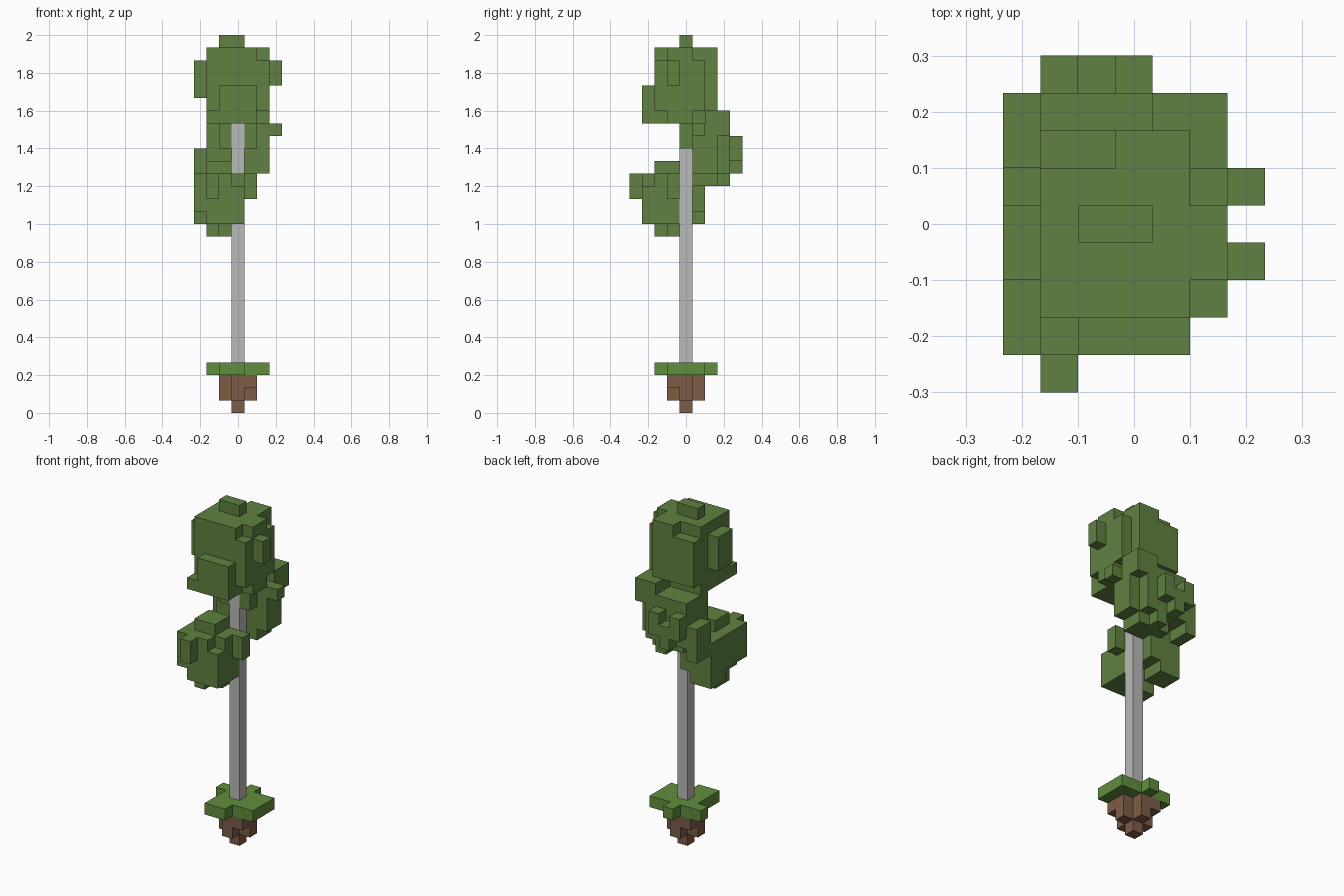
import bpy
import bmesh
from mathutils import Vector

cube = bpy.data.objects.get("Cube")
if cube:
    bpy.data.objects.remove(cube, do_unlink=True)

CELL = 2 / 30


def material(name, rgb):
    mat = bpy.data.materials.new(name)
    mat.use_nodes = True
    mat.diffuse_color = (*rgb, 1)
    shader = mat.node_tree.nodes["Principled BSDF"]
    shader.inputs["Base Color"].default_value = (*rgb, 1)
    shader.inputs["Roughness"].default_value = 0.9
    return mat


def box(x0, x1, y0, y1, z0, z1):
    """Set of grid cells in an inclusive range."""
    return {(x, y, z) for x in range(x0, x1 + 1)
            for y in range(y0, y1 + 1) for z in range(z0, z1 + 1)}


def build(name, cells, mat):
    """Outer skin of a set of cells, with flat regions merged."""
    bm = bmesh.new()
    for cell in cells:
        centre = Vector(cell) + Vector((0, 0, 0.5))
        for axis in range(3):
            for sign in (-1, 1):
                n = Vector((0, 0, 0))
                n[axis] = sign
                if tuple(int(c + d) for c, d in zip(cell, n)) in cells:
                    continue
                u = Vector((0, 0, 0))
                u[(axis + 1) % 3] = 0.5
                v = n.cross(u)
                mid = centre + n / 2
                corners = (mid - u - v, mid + u - v, mid + u + v, mid - u + v)
                bm.faces.new([bm.verts.new(c * CELL) for c in corners])
    bmesh.ops.remove_doubles(bm, verts=bm.verts[:], dist=CELL / 100)
    bmesh.ops.dissolve_limit(bm, angle_limit=0.01, verts=bm.verts[:], edges=bm.edges[:])
    mesh = bpy.data.meshes.new(name)
    bm.to_mesh(mesh)
    bm.free()
    mesh.materials.append(mat)
    obj = bpy.data.objects.new(name, mesh)
    bpy.context.collection.objects.link(obj)


leaf = material("leaf green", (0.115, 0.218, 0.052))
grass = material("grass green", (0.12, 0.27, 0.047))
soil = material("soil brown", (0.205, 0.107, 0.061))
bark = material("pale grey bark", (0.49, 0.49, 0.475))

# Soil clod, narrowing to a point
clod = box(0, 0, 0, 0, 0, 2)
clod |= box(-1, 1, 0, 0, 1, 1) | box(0, 0, -1, 1, 1, 1)
clod |= box(-1, 1, -1, 1, 2, 2) - {(-1, -1, 2), (1, 1, 2)}
build("soil_clod", clod, soil)

# Grass pad with ragged rim
pad = box(-1, 1, -1, 1, 3, 3) | box(2, 2, -1, 1, 3, 3)
pad |= box(-1, 0, -2, -2, 3, 3) | {(-2, 1, 3), (0, 2, 3)}
build("grass_pad", pad, grass)

# Trunk
build("trunk", box(0, 0, 0, 0, 4, 23), bark)

# Lower front foliage
low = box(-3, -1, -3, 1, 16, 18) | box(0, 0, -3, -1, 15, 17)
low |= box(0, 0, -2, -1, 18, 18)
low |= box(-2, -1, -3, -1, 15, 15) | box(-3, -2, 0, 1, 15, 15)
low |= box(-2, -1, -2, -1, 19, 19)                 # crown
low |= box(-2, -2, -4, -4, 17, 18)                 # front bump
low |= box(1, 1, -1, -1, 17, 18)                   # side bump
low |= box(-2, -2, -2, -1, 14, 14) | box(-1, -1, -1, -1, 14, 14)
build("lower_foliage", low, leaf)

# Middle back foliage
mid = box(-2, 1, 1, 3, 19, 22) | box(2, 2, 1, 2, 19, 22)
mid |= box(2, 2, 3, 3, 22, 23) | box(1, 2, 2, 3, 23, 23)
mid |= box(-1, 1, 1, 2, 18, 18) | box(0, 0, 3, 3, 18, 18)
mid |= box(1, 1, 0, 0, 21, 22) | box(-1, -1, 0, 0, 21, 22)
mid |= box(-3, -3, 2, 3, 18, 20)                   # side bump
mid |= box(3, 3, 1, 1, 22, 22)                     # opposite bump
mid |= box(-2, -2, 4, 4, 20, 21) | box(-1, -1, 4, 4, 19, 20)
mid |= box(0, 0, 4, 4, 20, 21)
build("middle_foliage", mid, leaf)

# Top foliage
top = box(-2, 1, -2, 1, 23, 28) | box(0, 1, 2, 2, 24, 28)
top |= box(-2, -1, 2, 2, 24, 27)
top |= box(2, 2, -1, 0, 23, 28) | box(2, 2, -2, 1, 24, 27)
top |= box(-1, 1, -3, -3, 23, 25) | box(-2, -2, -3, -3, 23, 23)
top |= box(-3, -3, -1, 0, 25, 27)                  # side bump
top |= box(3, 3, -1, -1, 26, 27)                   # opposite bump
top |= box(-1, 0, 0, 0, 29, 29)                    # tip
build("top_foliage", top, leaf)
